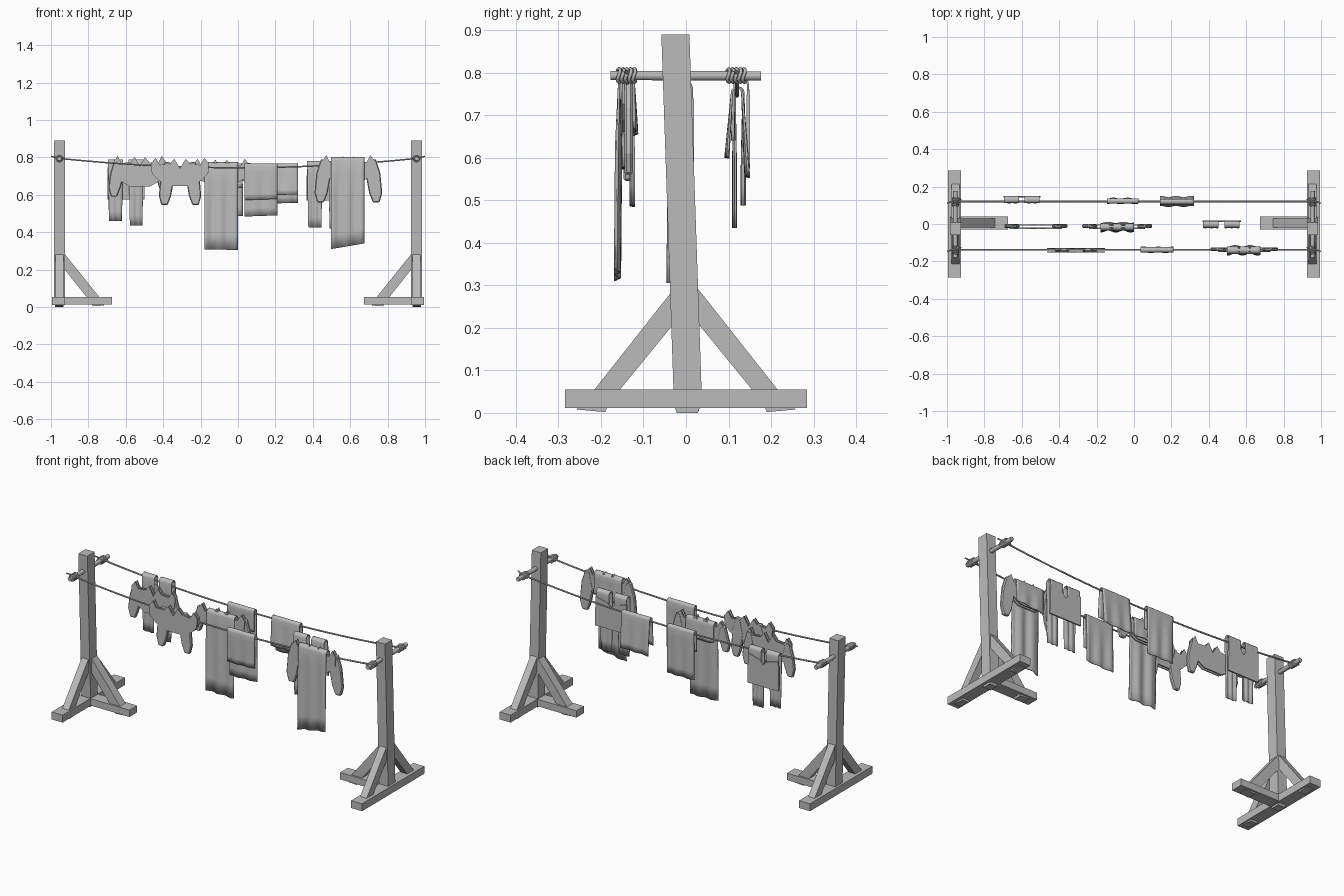
import bpy, bmesh, math
from mathutils import Vector

cube = bpy.data.objects.get("Cube")
if cube:
    bpy.data.objects.remove(cube, do_unlink=True)

grey = bpy.data.materials.new("plain_grey")
grey.use_nodes = True
grey.diffuse_color = (0.5, 0.5, 0.5, 1)
grey.node_tree.nodes["Principled BSDF"].inputs["Base Color"].default_value = (0.5, 0.5, 0.5, 1)


def finish(name, bm, smooth=False):
    bmesh.ops.recalc_face_normals(bm, faces=bm.faces)
    mesh = bpy.data.meshes.new(name)
    bm.to_mesh(mesh)
    bm.free()
    mesh.materials.append(grey)
    for p in mesh.polygons:
        p.use_smooth = smooth
    ob = bpy.data.objects.new(name, mesh)
    bpy.context.collection.objects.link(ob)
    return ob


def mirror_x(ob):
    ob.modifiers.new("mirror", 'MIRROR')
    return ob


def prism(name, outline, axis, lo, hi):
    """Extrude an outline of (u, z) along 'x' or 'y' between lo and hi."""
    bm = bmesh.new()
    def place(u, z, d):
        return (d, u, z) if axis == 'x' else (u, d, z)
    face = bm.faces.new([bm.verts.new(place(u, z, lo)) for u, z in outline])
    new = bmesh.ops.extrude_face_region(bm, geom=[face])["geom"]
    shift = Vector((hi - lo, 0, 0)) if axis == 'x' else Vector((0, hi - lo, 0))
    bmesh.ops.translate(bm, vec=shift, verts=[v for v in new if isinstance(v, bmesh.types.BMVert)])
    return finish(name, bm)


def tube(name, points, radius, cyclic=False, sides=1):
    cu = bpy.data.curves.new(name, 'CURVE')
    cu.dimensions = '3D'
    cu.bevel_depth = radius
    cu.bevel_resolution = sides
    cu.use_fill_caps = True
    sp = cu.splines.new('POLY')
    sp.points.add(len(points) - 1)
    for p, co in zip(sp.points, points):
        p.co = (*co, 1)
    sp.use_cyclic_u = cyclic
    cu.materials.append(grey)
    ob = bpy.data.objects.new(name, cu)
    bpy.context.collection.objects.link(ob)
    return ob


def sag(x):
    return 0.745 + 0.05 * (x / 0.955) ** 2


# Stands: leaning post, two crossed feet, three braces and a crossbar
mirror_x(prism("post", [(-0.028, 0.012), (0.038, 0.012), (0.008, 0.89), (-0.058, 0.89)], 'x', 0.925, 0.983))
mirror_x(prism("cross_foot", [(-0.285, 0.012), (0.285, 0.012), (0.285, 0.055), (-0.285, 0.055)], 'x', 0.925, 0.995))
mirror_x(prism("inner_foot", [(0.675, 0.014), (0.93, 0.014), (0.93, 0.054), (0.675, 0.054)], 'y', -0.03, 0.04))
mirror_x(prism("post_peg", [(-0.022, 0), (0.028, 0), (0.032, 0.012), (-0.026, 0.012)], 'x', 0.932, 0.978))
for side, label in ((-1, "front"), (1, "back")):
    line = [(0.258, 0.008), (0.19, 0.002), (0.185, 0.014), (0.155, 0.055),
            (0.03, 0.208), (0.025, 0.296), (0.215, 0.055)]
    mirror_x(prism(label + "_brace", [(side * u, z) for u, z in line], 'x', 0.934, 0.976))
mirror_x(prism("inner_brace", [(0.715, 0.008), (0.775, 0.004), (0.81, 0.054), (0.93, 0.205),
                               (0.93, 0.288), (0.742, 0.054)], 'y', -0.02, 0.03))
mirror_x(tube("crossbar", [(0.955, -0.178, 0.793), (0.955, 0.176, 0.792)], 0.0125))

# Two sagging lines, each wrapped and knotted around the crossbars
for y, label in ((-0.138, "front"), (0.12, "back")):
    tube(label + "_rope", [(x / 20, y, sag(x / 20)) for x in range(-19, 20)], 0.0045)
    for k in range(5):
        ring = [(0.955 + 0.017 * math.cos(a * math.pi / 6), y - 0.02 + 0.009 * k + 0.003 * math.sin(a),
                 0.793 + 0.016 * math.sin(a * math.pi / 6)) for a in range(12)]
        mirror_x(tube(label + "_rope_loop", ring, 0.0042, True))
    mirror_x(tube(label + "_rope_tail", [(0.925, y + 0.012, 0.787), (0.945, y + 0.01, 0.808),
                                         (0.975, y, 0.8), (0.998, y - 0.008, 0.806)], 0.004))


def drape(name, x0, x1, y, top, front, back, gap=0.012, wave=0.004, slant=0.0, flare=0.0, taper=0.0):
    """Cloth strip folded over the line, hanging to the front and back heights."""
    arc = [(-gap * math.cos(t * math.pi / 6), top - gap + gap * math.sin(t * math.pi / 6)) for t in range(7)]
    n = 6
    path = [(-gap - flare * (1 - i / n), front + (top - gap - front) * i / n) for i in range(n)] + arc
    path += [(gap + flare * i / n, top - gap + (back - top + gap) * i / n) for i in range(1, n + 1)]
    bm = bmesh.new()
    cols = 12
    grid = []
    for i in range(cols + 1):
        s = i / cols
        row = []
        for py, pz in path:
            drop = max(0, (top - gap - pz))
            x = x0 + (x1 - x0) * s + taper * drop * (s - 0.5)
            w = wave * math.sin(s * 14 + x0 * 9) * min(1, drop * 6)
            tilt = slant * (s - 0.5) * min(1, drop * 5)
            row.append(bm.verts.new((x, y + py + w, pz + tilt)))
        grid.append(row)
    for a, b in zip(grid, grid[1:]):
        for j in range(len(path) - 1):
            bm.faces.new((a[j], a[j + 1], b[j + 1], b[j]))
    ob = finish(name, bm, True)
    solid = ob.modifiers.new("thickness", 'SOLIDIFY')
    solid.thickness = 0.005
    solid.offset = 0
    return ob


def shirt(name, cx, half, y, bottom, sleeve_x, sleeve_low, sleeve_w=0.075):
    """Shirt pinned sideways: peaked top edge, rounded lower edge, hanging sleeves."""
    t = sag(cx) + 0.012
    right = [(0, t - 0.02), (0.2, t + 0.03), (0.36, t + 0.002), (0.7, t - 0.002), (0.84, t + 0.035),
             (1, t + 0.005), (0.97, t - 0.05), (0.75, bottom + 0.03), (0.4, bottom)]
    left = [(-u, z) for u, z in reversed(right[1:])]
    outline = [(cx + half * u, z) for u, z in right + left]
    for dy in (-0.011, 0.007):
        ob = prism(name + "_panel", outline, 'y', y + dy - 0.003, y + dy + 0.003)
    for s in (-1, 1):
        c, w = cx + s * sleeve_x, sleeve_w / 2
        sl = [(-w * 0.5, t + 0.01), (w * 0.3, t + 0.015), (w * 0.9, t - 0.06), (w * 1.15, sleeve_low + 0.05),
              (w * 0.8, sleeve_low), (-w * 0.1, sleeve_low), (-w * 0.6, sleeve_low + 0.05), (-w, t - 0.08)]
        ob = prism(name + "_sleeve", [(c + s * u, z) for u, z in sl], 'y', y - 0.009, y + 0.011)
        bev = ob.modifiers.new("soft_edge", 'BEVEL')
        bev.width = 0.005


def trousers(name, x0, x1, y, low_left, low_right, waist):
    """Legs folded over the line to the front, waist hanging behind."""
    top, w = sag((x0 + x1) / 2) + 0.022, (x1 - x0) * 0.42
    drape(name + "_right_leg", x0, x0 + w, y, top, low_left, waist + 0.08, 0.016, 0.003, taper=-0.04)
    drape(name + "_left_leg", x1 - w, x1, y, top, low_right, waist + 0.08, 0.016, 0.003, taper=-0.04)
    m = (x0 + x1) / 2
    prism(name + "_waist", [(x0 - 0.002, top - 0.04), (m - 0.02, top - 0.06), (m, top - 0.085),
                            (m + 0.02, top - 0.06), (x1 + 0.002, top - 0.04),
                            (x1 + 0.006, waist), (x0 - 0.004, waist)], 'y', y + 0.012, y + 0.021)


# Front line washing
shirt("front_shirt", -0.31, 0.155, -0.138, 0.648, 0.07, 0.545)
drape("front_towel", 0.035, 0.21, -0.138, 0.765, 0.575, 0.487, slant=0.006)
shirt("front_right_shirt", 0.59, 0.14, -0.136, 0.66, 0.135, 0.56, 0.08)
drape("front_long_towel", 0.498, 0.675, -0.14, 0.80, 0.325, 0.66, 0.017, 0.006, 0.03, 0.004)

# Middle washing
shirt("middle_left_shirt", -0.525, 0.14, -0.012, 0.645, 0.125, 0.59)
shirt("middle_shirt", -0.09, 0.15, -0.012, 0.65, 0.145, 0.625)
drape("middle_long_towel", -0.178, 0, -0.016, 0.772, 0.307, 0.66, 0.016, 0.006, -0.004, 0.006)
trousers("middle_trousers", 0.37, 0.565, -0.002, 0.425, 0.42, 0.57)

# Back line washing
trousers("back_trousers", -0.695, -0.505, 0.13, 0.46, 0.435, 0.575)
drape("back_towel", -0.145, 0.025, 0.123, 0.765, 0.64, 0.487)
drape("back_small_towel", 0.14, 0.32, 0.12, 0.765, 0.60, 0.555, slant=0.005, flare=0.012)
